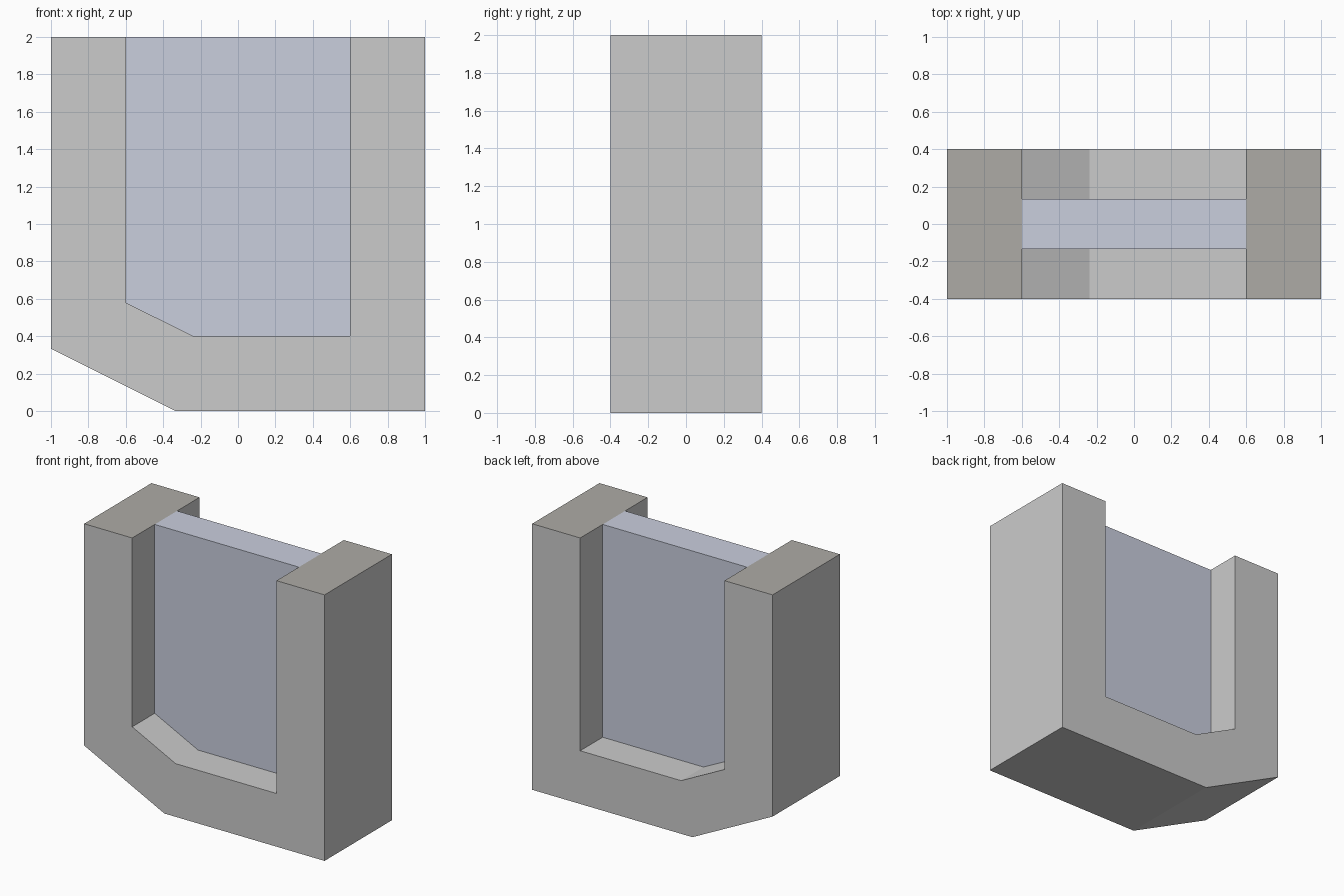
import bpy
import bmesh

if "Cube" in bpy.data.objects:
    bpy.data.objects.remove(bpy.data.objects["Cube"])


def material(name, colour):
    mat = bpy.data.materials.new(name)
    mat.diffuse_color = (*colour, 1)
    mat.use_nodes = True
    mat.node_tree.nodes["Principled BSDF"].inputs["Base Color"].default_value = mat.diffuse_color
    return mat


def extrude_profile(name, profile, depth):
    """Extrude an x-z outline along y, centred on y = 0."""
    bm = bmesh.new()
    face = bm.faces.new([bm.verts.new((x, -depth / 2, z)) for x, z in profile])
    moved = bmesh.ops.extrude_face_region(bm, geom=[face])["geom"]
    verts = [v for v in moved if isinstance(v, bmesh.types.BMVert)]
    bmesh.ops.translate(bm, verts=verts, vec=(0, depth, 0))
    bmesh.ops.recalc_face_normals(bm, faces=bm.faces)
    mesh = bpy.data.meshes.new(name)
    bm.to_mesh(mesh)
    bm.free()
    obj = bpy.data.objects.new(name, mesh)
    bpy.context.collection.objects.link(obj)
    return obj


# Outer outline and the opening, each with its lower left corner cut off
outer = [(-1, 2), (-1, 0.333), (-0.333, 0), (1, 0), (1, 2)]
opening = [(0.6, 2), (0.6, 0.4), (-0.239, 0.4), (-0.6, 0.58), (-0.6, 2)]

# Thick U-shaped frame, with darker post tops
frame = extrude_profile("frame", outer + opening, 0.8)
frame.data.materials.append(material("frame_grey", (0.8, 0.8, 0.8)))
frame.data.materials.append(material("post_top_grey", (0.42, 0.41, 0.38)))
for poly in frame.data.polygons:
    if poly.normal.z > 0.9 and poly.center.z > 1.9:
        poly.material_index = 1

# Thin blue-grey panel filling the opening
panel = extrude_profile("panel", opening, 0.266)
panel.data.materials.append(material("panel_blue_grey", (0.59, 0.62, 0.73)))
